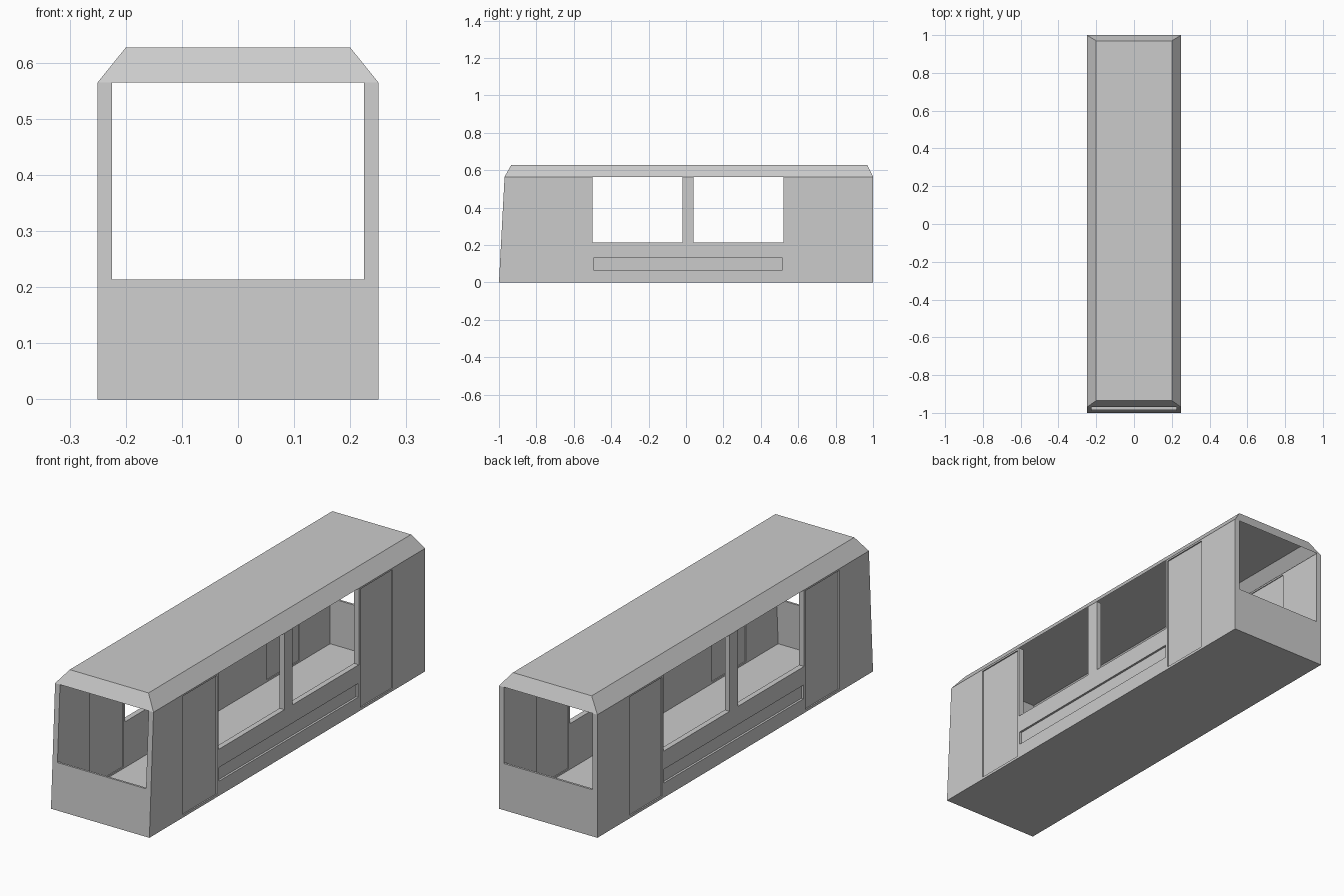
import bpy, bmesh

if "Cube" in bpy.data.objects:
    bpy.data.objects.remove(bpy.data.objects["Cube"])


def prism(name, profile, x0, x1):
    """Extrude a (y, z) outline along x."""
    bm = bmesh.new()
    face = bm.faces.new([bm.verts.new((x0, y, z)) for y, z in profile])
    ext = bmesh.ops.extrude_face_region(bm, geom=[face])["geom"]
    verts = [v for v in ext if isinstance(v, bmesh.types.BMVert)]
    bmesh.ops.translate(bm, verts=verts, vec=(x1 - x0, 0, 0))
    bmesh.ops.recalc_face_normals(bm, faces=bm.faces[:])
    mesh = bpy.data.meshes.new(name)
    bm.to_mesh(mesh)
    bm.free()
    obj = bpy.data.objects.new(name, mesh)
    bpy.context.collection.objects.link(obj)
    return obj


def cut(target, name, profile, x0, x1):
    """Subtract an extruded outline from the target."""
    cutter = prism(name, profile, min(x0, x1), max(x0, x1))
    cutter.hide_render = True
    cutter.hide_viewport = True
    mod = target.modifiers.new(name, 'BOOLEAN')
    mod.operation = 'DIFFERENCE'
    mod.solver = 'EXACT'
    mod.object = cutter


def rect(y0, y1, z0, z1):
    return [(y0, z0), (y1, z0), (y1, z1), (y0, z1)]


EAVE, SILL, TOP = 0.565, 0.214, 0.627
HALF, INNER = 0.25, 0.225

# Carriage body with a raked front
body = prism("carriage_body", [(-1, 0), (1, 0), (1, EAVE), (-0.97, EAVE)], -HALF, HALF)

# Hollow interior, open through both end windows
cut(body, "interior_cutter",
    [(-0.99, 0.004), (0.99, 0.004), (0.99, SILL), (1.1, SILL),
     (1.1, 0.7), (-1.1, 0.7), (-1.1, SILL), (-0.979, SILL)], -INNER, INNER)

# Side windows
for y0, y1 in ((-0.50, -0.02), (0.04, 0.52)):
    cut(body, "window_cutter", rect(y0, y1, SILL, 0.72), -0.4, 0.4)

# Recessed doors (outside and inside) and lower side strips
for s in (-1, 1):
    for y0, y1 in ((-0.755, -0.51), (0.53, 0.765)):
        cut(body, "door_cutter", rect(y0, y1, 0.012, 0.557), s * 0.244, s * 0.3)
        cut(body, "door_inner_cutter", rect(y0, y1, 0.012, 0.557), s * 0.2, s * 0.229)
    cut(body, "strip_cutter", rect(-0.495, 0.515, 0.067, 0.13), s * 0.24, s * 0.3)

# Bevelled roof shell, open underneath
bm = bmesh.new()
low = [bm.verts.new((x, y, EAVE)) for x, y in
       ((-HALF, -0.97), (HALF, -0.97), (HALF, 1), (-HALF, 1))]
high = [bm.verts.new((x, y, TOP)) for x, y in
        ((-0.2, -0.935), (0.2, -0.935), (0.2, 0.97), (-0.2, 0.97))]
bm.faces.new(high)
for i in range(4):
    j = (i + 1) % 4
    bm.faces.new((low[i], low[j], high[j], high[i]))
mesh = bpy.data.meshes.new("roof")
bm.to_mesh(mesh)
bm.free()
bpy.context.collection.objects.link(bpy.data.objects.new("roof", mesh))
